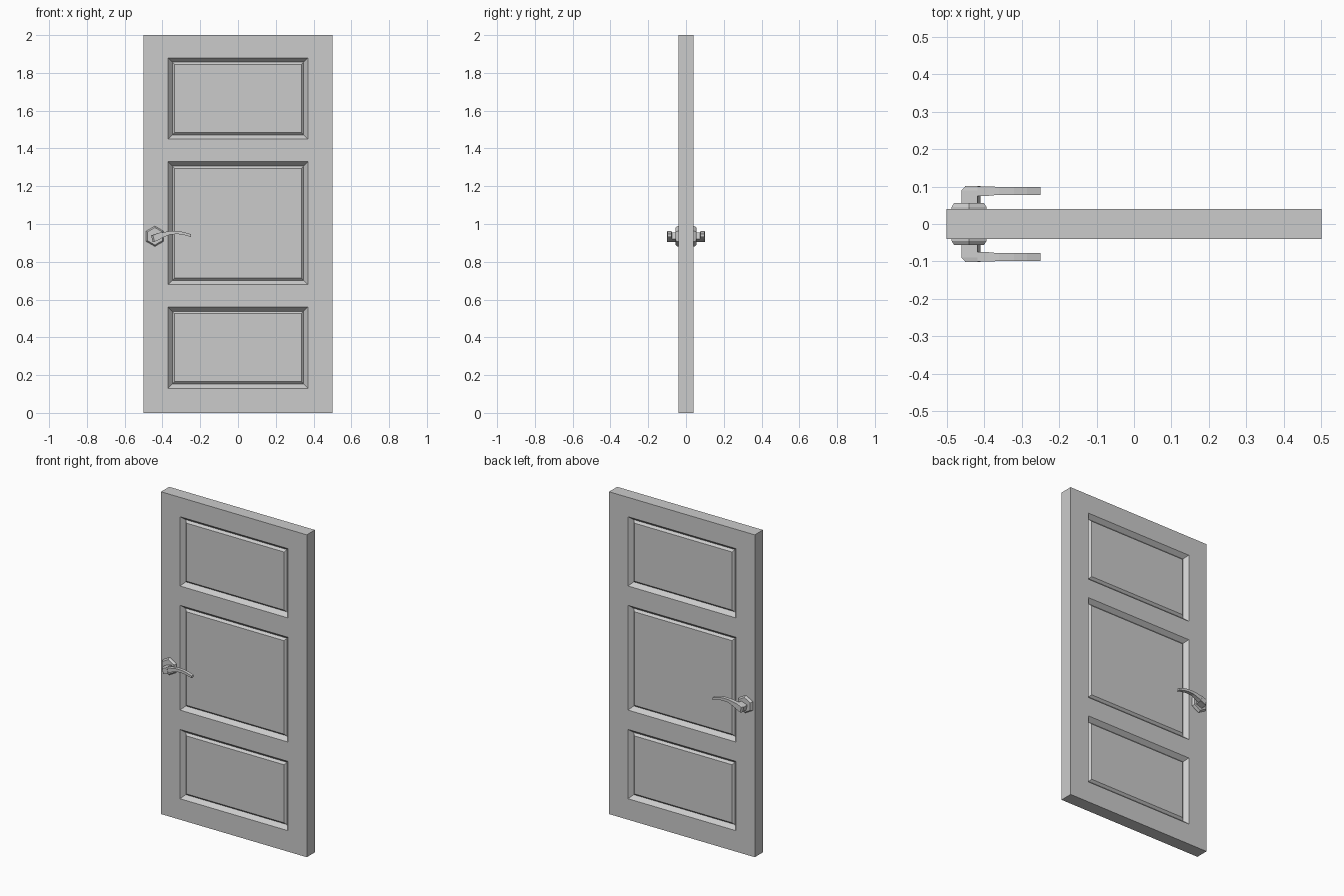
import bpy, bmesh
from math import cos, sin, radians

cube = bpy.data.objects.get("Cube")
if cube:
    bpy.data.objects.remove(cube, do_unlink=True)

grey = bpy.data.materials.new("plain grey")
grey.use_nodes = True
COLOUR = (0.6, 0.6, 0.6, 1)
grey.diffuse_color = COLOUR
grey.node_tree.nodes["Principled BSDF"].inputs["Base Color"].default_value = COLOUR

WIDTH, HEIGHT, HALF = 1.0, 2.0, 0.04
PANEL_X = 0.37
PANEL_Z = [(0.13, 0.56), (0.68, 1.33), (1.45, 1.88)]
# Moulding steps around each panel: inset distance and depth below the face
MOULDING = [(0.022, 0.025), (0.013, 0.012)]


def finish(name, bm):
    bmesh.ops.remove_doubles(bm, verts=bm.verts, dist=1e-5)
    bmesh.ops.recalc_face_normals(bm, faces=bm.faces)
    mesh = bpy.data.meshes.new(name)
    bm.to_mesh(mesh)
    bm.free()
    mesh.materials.append(grey)
    ob = bpy.data.objects.new(name, mesh)
    bpy.context.collection.objects.link(ob)
    return ob


def loft(bm, rings):
    """Join rings of equal length and cap both ends."""
    loops = [[bm.verts.new(p) for p in ring] for ring in rings]
    n = len(loops[0])
    for a, b in zip(loops, loops[1:]):
        for i in range(n):
            j = (i + 1) % n
            bm.faces.new((a[i], a[j], b[j], b[i]))
    bm.faces.new(loops[0])
    bm.faces.new(loops[-1])


# Door slab with moulded panels on both faces
bm = bmesh.new()
xs = [-WIDTH / 2, -PANEL_X, PANEL_X, WIDTH / 2]
zs = [0] + [z for pair in PANEL_Z for z in pair] + [HEIGHT]


def quad(*points):
    return bm.faces.new([bm.verts.new(p) for p in points])


def rectangle(x0, x1, z0, z1, y):
    return [(x0, y, z0), (x1, y, z0), (x1, y, z1), (x0, y, z1)]


for side in (-1, 1):
    for i, (x0, x1) in enumerate(zip(xs, xs[1:])):
        for k, (z0, z1) in enumerate(zip(zs, zs[1:])):
            ring = rectangle(x0, x1, z0, z1, side * HALF)
            if i == 1 and k % 2 == 1:
                inset = 0
                for step, depth in MOULDING:
                    inset += step
                    inner = rectangle(x0 + inset, x1 - inset, z0 + inset,
                                      z1 - inset, side * (HALF - depth))
                    for a in range(4):
                        b = (a + 1) % 4
                        quad(ring[a], ring[b], inner[b], inner[a])
                    ring = inner
            quad(*ring)
for z0, z1 in zip(zs, zs[1:]):
    for x in (xs[0], xs[-1]):
        quad((x, -HALF, z0), (x, HALF, z0), (x, HALF, z1), (x, -HALF, z1))
for x0, x1 in zip(xs, xs[1:]):
    for z in (0, HEIGHT):
        quad((x0, -HALF, z), (x1, -HALF, z), (x1, HALF, z), (x0, HALF, z))
finish("door_slab", bm)


# Handles: hexagonal rose, square neck and curved lever
ROSE_X, ROSE_Z = -0.44, 0.935


def hexagon(radius, y):
    return [(ROSE_X + radius * cos(radians(30 + 60 * i)), y,
             ROSE_Z + radius * sin(radians(30 + 60 * i))) for i in range(6)]


NECK = [(-0.46, 0.94), (-0.418, 0.954), (-0.41, 0.92), (-0.452, 0.906)]
# Lever stations: x, lower z, upper z
LEVER = [(-0.42, 0.917, 0.953), (-0.39, 0.932, 0.957), (-0.36, 0.944, 0.963),
         (-0.32, 0.947, 0.963), (-0.285, 0.942, 0.957), (-0.25, 0.932, 0.946)]


def neck_ring(y, shift=0.0):
    return [(x + (shift if i in (0, 3) else 0), y, z)
            for i, (x, z) in enumerate(NECK)]


for side, label in ((-1, "front"), (1, "back")):
    bm = bmesh.new()
    loft(bm, [hexagon(0.054, side * 0.038), hexagon(0.054, side * 0.045),
              hexagon(0.046, side * 0.056)])
    finish(label + "_handle_rose", bm)

    bm = bmesh.new()
    loft(bm, [neck_ring(side * 0.05), neck_ring(side * 0.09),
              neck_ring(side * 0.101, 0.01)])
    finish(label + "_handle_neck", bm)

    bm = bmesh.new()
    rings = []
    for n, (x, low, high) in enumerate(LEVER):
        near, far = (side * 0.075, side * 0.1) if n < 2 else (side * 0.078, side * 0.099)
        rings.append([(x, near, low), (x, far, low), (x, far, high), (x, near, high)])
    loft(bm, rings)
    finish(label + "_handle_lever", bm)
